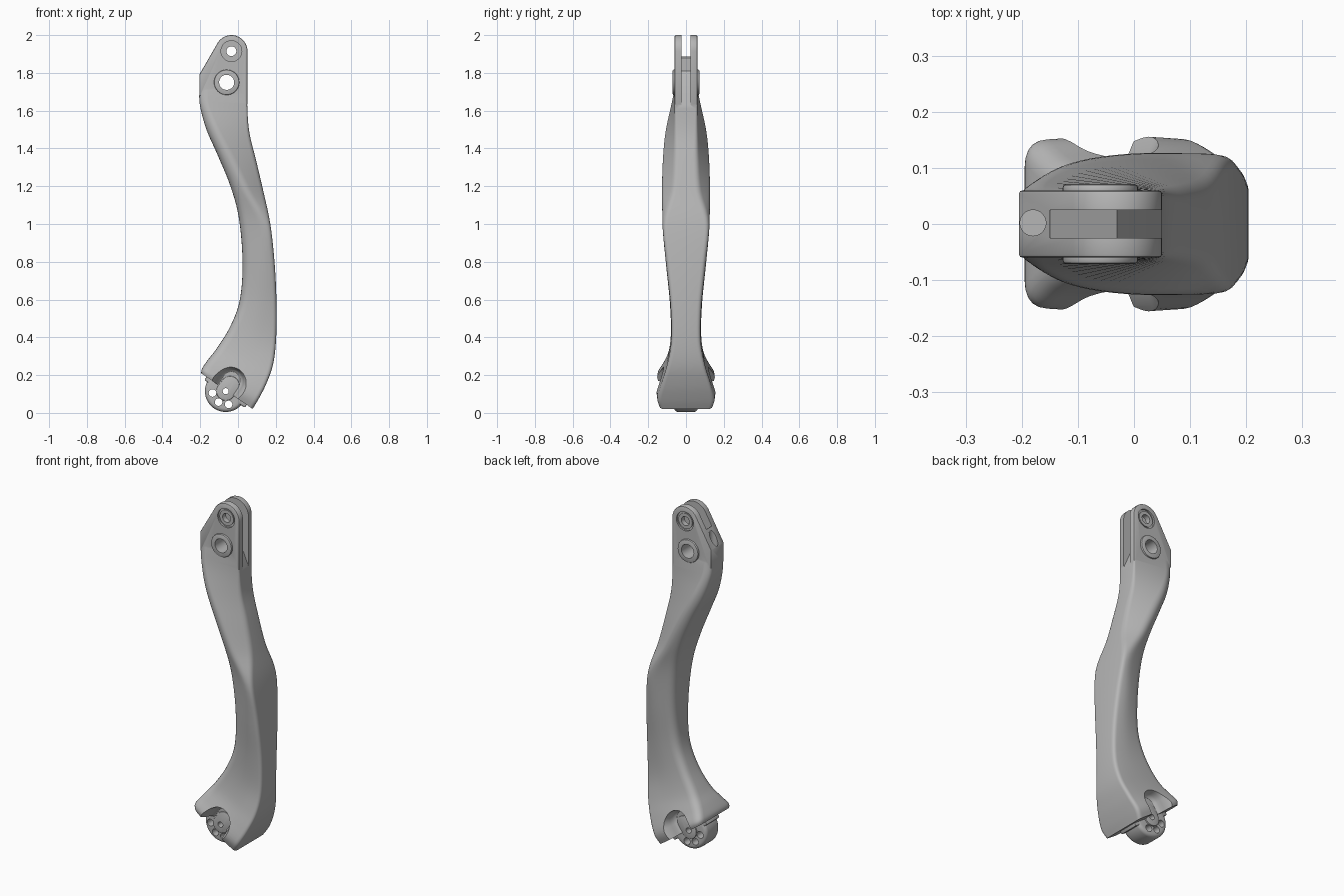
import bpy, bmesh, math
from mathutils import Vector

default_cube = bpy.data.objects.get("Cube")
if default_cube:
    bpy.data.objects.remove(default_cube, do_unlink=True)

grey = bpy.data.materials.new("plain grey")
grey.use_nodes = True
grey.diffuse_color = (0.47, 0.47, 0.47, 1)
grey.node_tree.nodes["Principled BSDF"].inputs["Base Color"].default_value = grey.diffuse_color


def loft(name, rings):
    """Skin a list of closed rings and cap both ends."""
    bm = bmesh.new()
    loops = [[bm.verts.new(p) for p in ring] for ring in rings]
    for low, high in zip(loops, loops[1:]):
        for i in range(len(low)):
            j = (i + 1) % len(low)
            bm.faces.new((low[i], low[j], high[j], high[i]))
    bm.faces.new(loops[0][::-1])
    bm.faces.new(loops[-1])
    bmesh.ops.recalc_face_normals(bm, faces=bm.faces)
    mesh = bpy.data.meshes.new(name)
    bm.to_mesh(mesh)
    bm.free()
    mesh.materials.append(grey)
    obj = bpy.data.objects.new(name, mesh)
    bpy.context.collection.objects.link(obj)
    return obj


def prism(name, outline, y_min, y_max):
    """Extrude an x-z outline along y."""
    return loft(name, [[(x, y, z) for x, z in outline] for y in (y_min, y_max)])


def arc(centre, radius, start=0, end=360, steps=40):
    count = steps if end - start == 360 else steps + 1
    angles = [math.radians(start + (end - start) * i / steps) for i in range(count)]
    return [(centre[0] + radius * math.cos(a), centre[1] + radius * math.sin(a)) for a in angles]


def pill(a, b, radius):
    turn = math.degrees(math.atan2(b[1] - a[1], b[0] - a[0]))
    return arc(b, radius, turn - 90, turn + 90, 20) + arc(a, radius, turn + 90, turn + 270, 20)


def apply_modifier(obj, mod):
    bpy.ops.object.select_all(action="DESELECT")
    bpy.context.view_layer.objects.active = obj
    obj.select_set(True)
    bpy.ops.object.modifier_apply(modifier=mod.name)


def combine(obj, other, operation):
    mod = obj.modifiers.new("combine", "BOOLEAN")
    mod.operation, mod.solver, mod.object = operation, "EXACT", other
    apply_modifier(obj, mod)
    bpy.data.objects.remove(other, do_unlink=True)


def bevel(obj, width, segments=3):
    mod = obj.modifiers.new("bevel", "BEVEL")
    mod.width, mod.segments, mod.limit_method = width, segments, "ANGLE"
    mod.angle_limit = math.radians(50)
    apply_modifier(obj, mod)


def drill(obj, centre, radius, y_min=-0.5, y_max=0.5):
    combine(obj, prism("drill", arc(centre, radius), y_min, y_max), "DIFFERENCE")


# Arm stations: inner x, z; outer x, z; half widths inner, crest, outer; crest position
stations = [
    (-.195, .21, .077, .021, .145, .152, .138, .6),
    (-.19, .235, .107, .07, .147, .158, .15, .6),
    (-.16, .28, .148, .15, .118, .128, .13, .6),
    (-.11, .345, .184, .25, .088, .098, .1, .6),
    (-.04, .46, .201, .38, .073, .081, .077, .6),
    (.01, .6, .204, .57, .07, .087, .08, .62),
    (.024, .8, .194, .79, .08, .109, .101, .66),
    (.005, 1.03, .171, 1, .09, .128, .118, .74),
    (-.04, 1.2, .135, 1.17, .098, .135, .071, .46),
    (-.11, 1.37, .095, 1.34, .094, .129, .06, .31),
    (-.167, 1.5, .061, 1.48, .078, .112, .0595, .22),
    (-.202, 1.63, .0495, 1.61, .06, .08, .0595, .14),
    (-.204, 1.72, .0495, 1.72, .058, .059, .059, .14),
]


def blend(i, t):
    """Smooth interpolation between neighbouring stations."""
    last = len(stations) - 1
    picks = [stations[min(max(i + k, 0), last)] for k in (-1, 0, 1, 2)]
    return [b + t / 2 * (c - a + t * (2 * a - 5 * b + 4 * c - d + t * (3 * (b - c) + d - a)))
            for a, b, c, d in zip(*picks)]


def section(station):
    """Six-cornered ring with rounded corners, mirrored in y, sharper near the head."""
    xl, zl, xr, zr, inner, crest, outer, place = station
    soft = min(1, (1.85 - zl) / .45)
    half = [(1, outer, .022), (place, crest, .035), (0, inner, .045)]
    length = math.hypot(xr - xl, zr - zl)
    corners = [(Vector((u * length, w)), r * soft) for u, w, r in half]
    corners += [(Vector((p.x, -p.y)), r) for p, r in reversed(corners)]
    ring = []
    for k, (point, radius) in enumerate(corners):
        ends = []
        for near in (corners[k - 1][0], corners[(k + 1) % len(corners)][0]):
            way = near - point
            ends.append(point + way.normalized() * min(radius, way.length * .45))
        for s in range(6):
            t = s / 5
            p = ends[0] * (1 - t) ** 2 + point * 2 * t * (1 - t) + ends[1] * t ** 2
            f = p.x / length
            ring.append((xl + (xr - xl) * f, p.y, zl + (zr - zl) * f))
    return ring


steps = 5
rings = [section(blend(i, s / steps)) for i in range(len(stations) - 1) for s in range(steps)]
rings.append(section(stations[-1]))
arm = loft("curved_arm", rings)

# Forked head with a raised bushing
pin, bushing = (-.035, 1.915), (-.06, 1.75)
head = prism("head", [(.05, 1.63), *arc(pin, .085, 0, 150, 18), (-.205, 1.79), (-.205, 1.68)],
             -.06, .06)
bevel(head, .006, 2)
combine(arm, head, "UNION")
collar = prism("bushing", arc(bushing, .067), -.071, .071)
bevel(collar, .006, 2)
combine(arm, collar, "UNION")
slot = prism("slot", [(.2, 1.3), (.052, 1.62), (-.03, 1.81), (-.15, 1.88), (-.15, 2.2), (.2, 2.2)],
             -.025, .025)
combine(arm, slot, "DIFFERENCE")

# Bushing bore, pin hole and counterbores
drill(arm, bushing, .04)
drill(arm, pin, .026)
for side in (-1, 1):
    low, high = sorted((side * .05, side * .2))
    drill(arm, pin, .055, low, high)
    washer = prism("pin_washer", arc(pin, .045), *sorted((side * .045, side * .056)))
    drill(washer, pin, .026)
    washer.name = "pin_washer_" + ("back" if side > 0 else "front")

# Upright hole in the sloping shoulder
hole = loft("shoulder_hole", [[(x, y, z) for x, y in arc((-.18, .002), .023)] for z in (1.74, 2.2)])
combine(arm, hole, "DIFFERENCE")

# Rounded scoops on both sides of the foot
down = Vector((-.565, -.825))
top = Vector((-.035, .172))
for side in (-1, 1):
    scoop_rings = []
    for depth, radius in ((.066, .046), (.072, .055), (.085, .062), (.105, .066), (.125, .072),
                          (.145, .082), (.17, .1)):
        outline = pill(top, top + down * .3, radius)
        scoop_rings.append([(x, side * depth, z) for x, z in outline])
    combine(arm, loft("scoop", scoop_rings), "DIFFERENCE")

# Stepped plate below the foot
middle, along = Vector((-.06, .1175)), Vector((.825, -.565))
plate = prism("foot_plate", [tuple(middle + along * a + down * d) for a, d in
                             ((-.13, -.03), (.13, -.03), (.13, .02), (-.13, .02))], -.06, .06)
bevel(plate, .006, 2)

# Pivot disc, its lug and the index holes
hub = (-.065, .115)
disc = prism("pivot_disc", arc(hub, .11, steps=64), -.062, .062)
bevel(disc, .02, 4)
lug = prism("pivot_lug", pill(hub, (-.042, .145), .05), -.07, .07)
bevel(lug, .005, 2)
for part in (plate, disc, lug):
    drill(part, hub, .016)
for part in (plate, disc):
    for centre in ((-.135, .105), (-.103, .057), (-.05, .045)):
        drill(part, centre, .02)
drill(arm, hub, .016)

for obj in [o for o in bpy.context.scene.objects if o.type == "MESH"]:
    bpy.ops.object.select_all(action="DESELECT")
    bpy.context.view_layer.objects.active = obj
    obj.select_set(True)
    bpy.ops.object.shade_smooth_by_angle(angle=math.radians(30))
